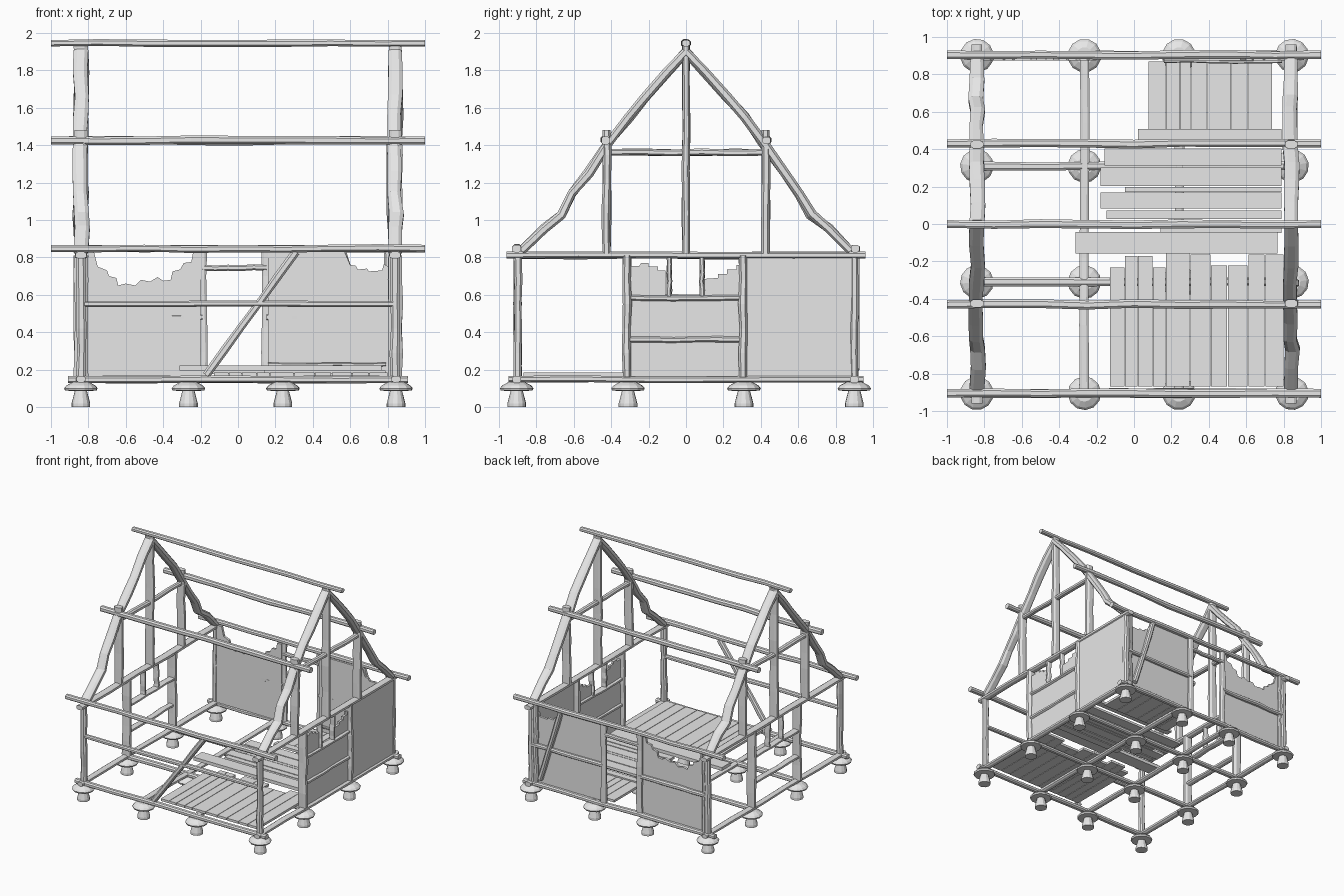
import bpy, bmesh, math, random
from mathutils import Vector

random.seed(4)
if "Cube" in bpy.data.objects:
    bpy.data.objects.remove(bpy.data.objects["Cube"])

grey = bpy.data.materials.new("weathered grey")
grey.use_nodes = True
grey.diffuse_color = (0.8, 0.8, 0.8, 1)
grey.node_tree.nodes["Principled BSDF"].inputs["Base Color"].default_value = (0.8, 0.8, 0.8, 1)


def finish(name, bm):
    bmesh.ops.recalc_face_normals(bm, faces=bm.faces)
    mesh = bpy.data.meshes.new(name)
    bm.to_mesh(mesh)
    bm.free()
    mesh.materials.append(grey)
    ob = bpy.data.objects.new(name, mesh)
    bpy.context.collection.objects.link(ob)
    return ob


def bridge(bm, rings):
    for a, b in zip(rings, rings[1:]):
        for i in range(len(a)):
            j = (i + 1) % len(a)
            bm.faces.new((a[i], a[j], b[j], b[i]))
    bm.faces.new(rings[0])
    bm.faces.new(rings[-1])


def timber(name, path, w, d, wobble=0.004, steps=5):
    """Hand-hewn beam with chamfered corners, swept along a path."""
    pts = [Vector(p) for p in path]
    if len(pts) == 2:
        pts = [pts[0].lerp(pts[1], i / steps) for i in range(steps + 1)]
    run = (pts[-1] - pts[0]).normalized()
    side = Vector((1, 0, 0)) if abs(run.x) < 0.1 else Vector((0, 1, 0))
    corners = [(1, .5), (.5, 1), (-.5, 1), (-1, .5), (-1, -.5), (-.5, -1), (.5, -1), (1, -.5)]
    bm = bmesh.new()
    rings = []
    for i, p in enumerate(pts):
        t = (pts[min(i + 1, len(pts) - 1)] - pts[max(i - 1, 0)]).normalized()
        up = t.cross(side).normalized()
        inner = 0 < i < len(pts) - 1
        c = p + (side * random.uniform(-1, 1) + up * random.uniform(-1, 1)) * wobble * inner
        s = 1 + random.uniform(-.08, .08)
        rings.append([bm.verts.new(c + side * u * w * s / 2 + up * v * d * s / 2) for u, v in corners])
    bridge(bm, rings)
    return finish(name, bm)


def panel(name, axis, offset, outline, thick=0.02):
    """Flat board cut to an outline, standing across the given axis."""
    bm = bmesh.new()
    place = (lambda u, v, o: (o, u, v)) if axis == "x" else (lambda u, v, o: (u, o, v))
    rings = [[bm.verts.new(place(u, v, offset + s * thick / 2)) for u, v in outline] for s in (-1, 1)]
    bridge(bm, rings)
    return finish(name, bm)


def plank(name, x0, x1, y0, y1, z, thick=0.02):
    bm = bmesh.new()
    bmesh.ops.create_cube(bm, size=1)
    for v in bm.verts:
        v.co = ((x0 + x1) / 2 + v.co.x * (x1 - x0 - .004),
                (y0 + y1) / 2 + v.co.y * (y1 - y0 - .004), z + v.co.z * thick)
    return finish(name, bm)


def rect(u0, u1, v0, v1):
    return [(u0, v0), (u1, v0), (u1, v1), (u0, v1)]


# Mushroom-shaped foundation stones
stone_profile = [(.05, 0), (.05, .02), (.033, .085), (.085, .088), (.09, .1), (.078, .115), (.045, .133)]
cols = (-.84, -.265, .24, .845)
rows = (-.905, -.31, .31, .9)
for x in cols:
    for y in rows:
        bm = bmesh.new()
        turn = random.random()
        rings = [[bm.verts.new((x + r * math.cos(turn + k * math.tau / 12),
                                y + r * math.sin(turn + k * math.tau / 12), z))
                  for k in range(12)] for r, z in stone_profile]
        bridge(bm, rings)
        finish("foundation_stone", bm)

# Floor frame
for y in rows:
    edge = abs(y) > .5
    timber("floor_beam", [(-.91 if edge else -.84, y, .147), (.91 if edge else .84, y, .147)], .045, .036)
for x in cols:
    edge = abs(x) > .5
    timber("floor_joist", [(x, -.95 if edge else -.9, .149), (x, .95 if edge else .9, .149)], .05, .034)

# Floor boards
front_edges = (-.13, -.05, .02, .1, .17, .3, .41, .5, .61, .7, .8)
front_ends = (-.23, -.17, -.17, -.23, -.15, -.16, -.22, -.22, -.16, -.16)
for a, b, end in zip(front_edges, front_edges[1:], front_ends):
    plank("front_floor_board", a, b, -.87, end, .175)
back_edges = (.075, .17, .245, .305, .39, .52, .61, .74)
for a, b in zip(back_edges, back_edges[1:]):
    plank("back_floor_board", a, b, .5, .87, .175)
for x0, y0, y1 in ((.02, .45, .51), (-.16, .31, .405), (-.18, .2, .305), (-.18, .08, .17),
                   (-.05, .17, .2), (-.15, .025, .075), (.14, -.05, .02)):
    plank("middle_floor_board", x0, .79, y0, y1, .186)
plank("loose_floor_board", -.315, .77, -.16, -.04, .208, .028)

# Side walls: posts, window frame, top plate
for s in (-1, 1):
    x = s * .84
    for y in (-.9, .9):
        timber("corner_post", [(x, y, .16), (x, y, .81)], .05, .042)
    for y in (-.315, .305):
        timber("side_post", [(x, y, .16), (x, y, .81)], .075, .046)
    timber("window_sill", [(x, -.31, .585), (x, .3, .585)], .055, .03)
    timber("side_rail", [(x, -.31, .36), (x, .3, .36)], .05, .032)
    for y in (-.09, .085):
        timber("window_stud", [(x, y, .58), (x, y, .81)], .045, .028)
    timber("side_top_plate", [(x, -.96, .812), (x, .96, .812)], .06, .038)

    # Gable frame
    timber("king_post", [(x, 0, .82), (x, 0, 1.93)], .072, .042, .003)
    timber("collar_beam", [(x, -.42, 1.362), (x, .42, 1.362)], .045, .036)
    for f in (-1, 1):
        timber("queen_post", [(x, f * .425, .82), (x, f * .425, 1.48)], .07, .045)
        bend = [(0, 1.9), (.1, 1.79), (.22, 1.655), (.31, 1.55), (.41, 1.41), (.52, 1.25),
                (.61, 1.14), (.67, 1.03), (.76, .95), (.88, .835)]
        timber("crooked_rafter", [(x, f * y, z) for y, z in bend], .075, .048, .008)

# Long roof timbers
timber("ridge_pole", [(-1, 0, 1.945), (1, 0, 1.945)], .044, .036, .004, 8)
for f in (-1, 1):
    timber("purlin", [(-1, f * .43, 1.425), (1, f * .43, 1.425)], .044, .042, .005, 8)
    timber("eaves_beam", [(-1, f * .905, .847), (1, f * .905, .847)], .045, .038, .004, 8)

# Front rail and brace
timber("front_rail", [(-.83, -.9, .55), (.83, -.9, .55)], .04, .032)
timber("front_brace", [(-.17, -.9, .17), (.31, -.9, .83)], .04, .042)

# Back wall: doorway, rails, brace, torn panels
for x in (-.19, .152):
    timber("door_post", [(x, .9, .16), (x, .9, .835)], .05, .034)
timber("door_head", [(-.19, .9, .745), (.152, .9, .745)], .035, .032)
for x0, x1 in ((-.83, -.19), (.152, .83)):
    timber("back_rail", [(x0, .9, .48), (x1, .9, .48)], .045, .034)
timber("back_brace", [(.56, .905, .83), (.755, .905, .2)], .045, .04)
for x in (-.81, .8):
    timber("back_stud", [(x, .9, .16), (x, .9, .83)], .04, .03)
panel("back_panel_bitten", "y", .885, [
    (-.82, .165), (-.2, .165), (-.2, .83), (-.24, .83), (-.25, .775), (-.29, .77), (-.31, .735),
    (-.35, .725), (-.36, .68), (-.4, .675), (-.43, .695), (-.47, .67), (-.52, .68), (-.55, .65),
    (-.6, .66), (-.64, .65), (-.65, .69), (-.69, .7), (-.7, .73), (-.75, .75), (-.77, .83), (-.82, .83)])
panel("back_panel_broken", "y", .885, [
    (.16, .165), (.82, .165), (.82, .74), (.78, .765), (.77, .73), (.7, .725), (.69, .74),
    (.64, .735), (.63, .755), (.6, .76), (.57, .83), (.16, .83)])
timber("back_skirting", [(.16, .87, .228), (.79, .87, .228)], .02, .02)

# Right-hand wall: solid panel, window apron, torn pieces beside the window
panel("side_panel", "x", .85, rect(.31, .89, .16, .81))
panel("window_apron", "x", .84, rect(-.31, .3, .16, .585))
panel("torn_panel_front", "x", .84, [
    (-.3, .58), (-.11, .58), (-.11, .73), (-.15, .73), (-.15, .75), (-.2, .75), (-.2, .77),
    (-.24, .77), (-.25, .755), (-.3, .755)])
panel("torn_panel_back", "x", .84, [
    (.1, .58), (.3, .58), (.3, .76), (.27, .76), (.27, .735), (.22, .735), (.22, .71),
    (.17, .71), (.17, .69), (.1, .685)])
